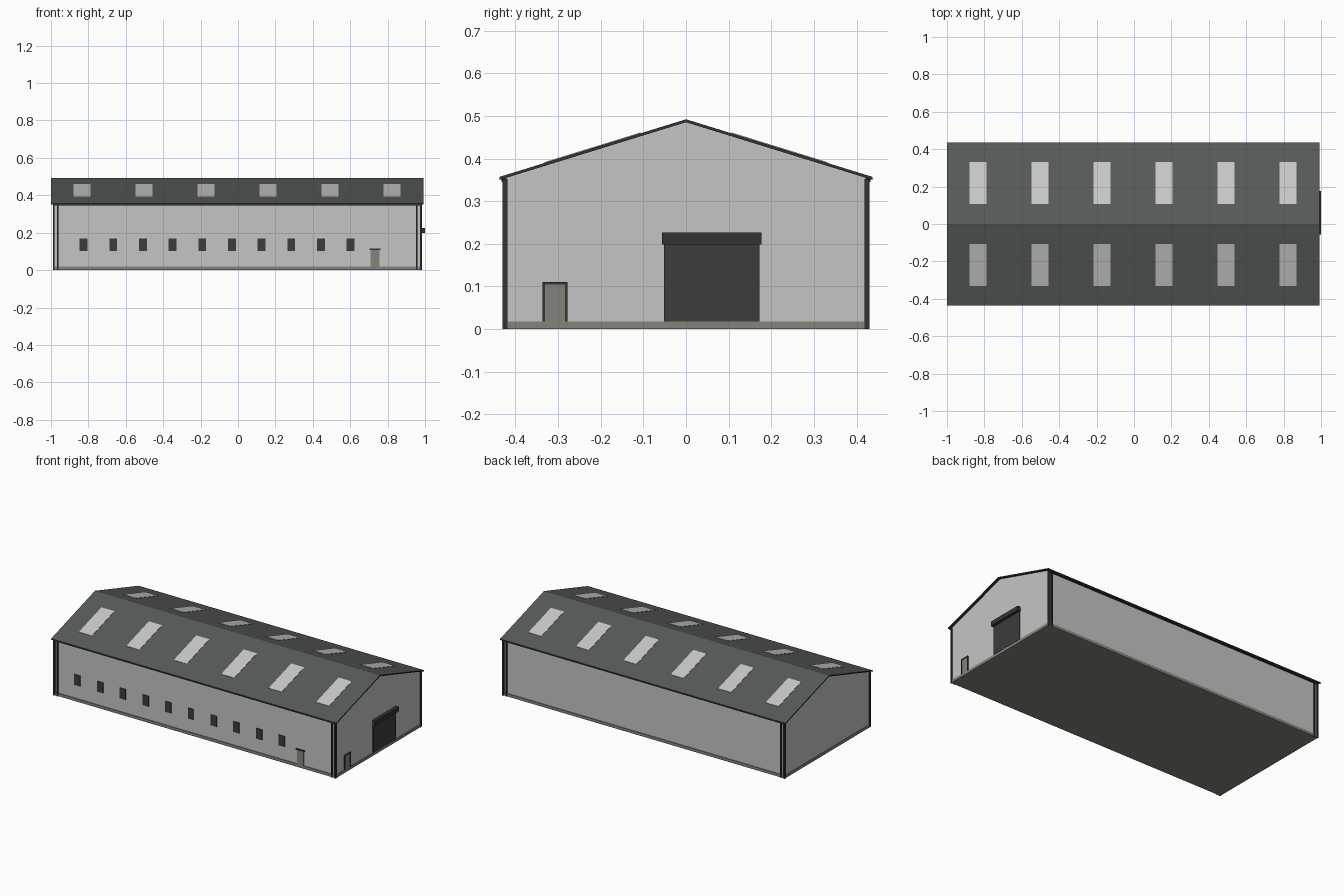
import bpy, bmesh, math

if "Cube" in bpy.data.objects:
    bpy.data.objects.remove(bpy.data.objects["Cube"])

def mat(name, r, g, b):
    m = bpy.data.materials.new(name)
    m.diffuse_color = (r, g, b, 1)
    m.use_nodes = True
    m.node_tree.nodes["Principled BSDF"].inputs["Base Color"].default_value = m.diffuse_color
    return m

WALL = mat("light grey cladding", .56, .56, .56)
ROOF = mat("green grey roofing", .092, .104, .097)
SKY = mat("pale rooflight", .58, .58, .58)
TRIM = mat("dark trim", .033, .034, .036)
DARK = mat("charcoal shutter", .045, .045, .046)
STONE = mat("olive grey plinth", .235, .23, .195)

X0, X1 = -.985, .978          # end walls
YW = .421                     # side walls
RX0, RX1 = -1.0, .993         # roof ends
RY, RIDGE, EAVE = .437, .492, .357
SLOPE = (RIDGE - EAVE) / RY

def roof_z(y):
    return RIDGE - SLOPE * abs(y)

def finish(name, bm, mats):
    bmesh.ops.recalc_face_normals(bm, faces=bm.faces)
    me = bpy.data.meshes.new(name)
    bm.to_mesh(me)
    bm.free()
    for m in mats:
        me.materials.append(m)
    ob = bpy.data.objects.new(name, me)
    bpy.context.collection.objects.link(ob)
    return ob

def box(name, x, y, z, m):
    bm = bmesh.new()
    bmesh.ops.create_cube(bm, size=1)
    for v in bm.verts:
        v.co = [a[0] + (c + .5) * (a[1] - a[0]) for a, c in zip((x, y, z), v.co)]
    return finish(name, bm, [m])

def prism(name, profile, x0, x1, mats, rule=None):
    """Extrude a (y, z) profile along x."""
    bm = bmesh.new()
    f = bm.faces.new([bm.verts.new((x0, y, z)) for y, z in profile])
    ext = bmesh.ops.extrude_face_region(bm, geom=[f])["geom"]
    for v in ext:
        if isinstance(v, bmesh.types.BMVert):
            v.co.x = x1
    bmesh.ops.recalc_face_normals(bm, faces=bm.faces)
    if rule:
        for f in bm.faces:
            f.material_index = rule(f.normal)
    return finish(name, bm, mats)

# walls with gable ends, on a plinth
wz = roof_z(YW) - .004
prism("walls", [(-YW, .01), (YW, .01), (YW, wz), (0, RIDGE - .004), (-YW, wz)], X0, X1, [WALL])
box("plinth", (X0 - .003, X1 + .003), (-.425, .425), (0, .018), STONE)

# roof sheet: green on top, dark on edges and underside
T = .007
prism("roof", [(-RY, EAVE), (0, RIDGE), (RY, EAVE), (RY, EAVE - T), (0, RIDGE - T), (-RY, EAVE - T)],
      RX0, RX1, [ROOF, TRIM], lambda n: 0 if n.z > .5 else 1)

# rooflights on both slopes
for i in range(6):
    cx = -.834 + i * .3315
    for s, side in ((-1, "front"), (1, "back")):
        ya, yb = s * .107, s * .332
        za, zb = roof_z(ya), roof_z(yb)
        prism(f"rooflight_{side}_{i + 1}",
              [(ya, za - .002), (yb, zb - .002), (yb, zb + .002), (ya, za + .002)],
              cx - .0455, cx + .0455, [SKY])

# gutters, corner trims and downpipes
for s, side in ((-1, "front"), (1, "back")):
    box(f"gutter_{side}", (X0, X1), sorted((s * .418, s * .433)), (.345, .355), TRIM)
    for e, xe, end in ((-1, X0, "left"), (1, X1, "right")):
        box(f"corner_trim_{side}_{end}", sorted((xe + e * .005, xe - e * .005)),
            sorted((s * .418, s * .43)), (0, .352), TRIM)
        xp = xe - e * .022
        box(f"downpipe_{side}_{end}", (xp - .0035, xp + .0035),
            sorted((s * .418, s * .43)), (0, .35), TRIM)

# row of front windows
for i in range(10):
    cx = -.826 + i * .1587
    box(f"window_{i + 1}", (cx - .021, cx + .021), (-YW - .004, -YW + .002), (.101, .168), DARK)

# front door with small canopy
box("front_door", (.709, .757), (-YW - .004, -YW + .002), (.018, .108), STONE)
box("front_door_canopy", (.703, .763), (-YW - .008, -YW + .002), (.108, .115), TRIM)

# side door with frame
box("side_door", (X1 - .002, X1 + .003), (-.331, -.284), (.018, .105), STONE)
for n, y, z in (("left", (-.337, -.331), (.018, .111)), ("right", (-.284, -.278), (.018, .111)),
                ("top", (-.331, -.284), (.105, .111))):
    box(f"side_door_frame_{n}", (X1 - .002, X1 + .006), y, z, TRIM)

# roller shutter and its housing
box("roller_shutter", (X1 - .002, X1 + .005), (-.052, .172), (.018, .2), DARK)
box("shutter_housing", (X1 - .002, 1.0), (-.056, .177), (.198, .226), TRIM)
